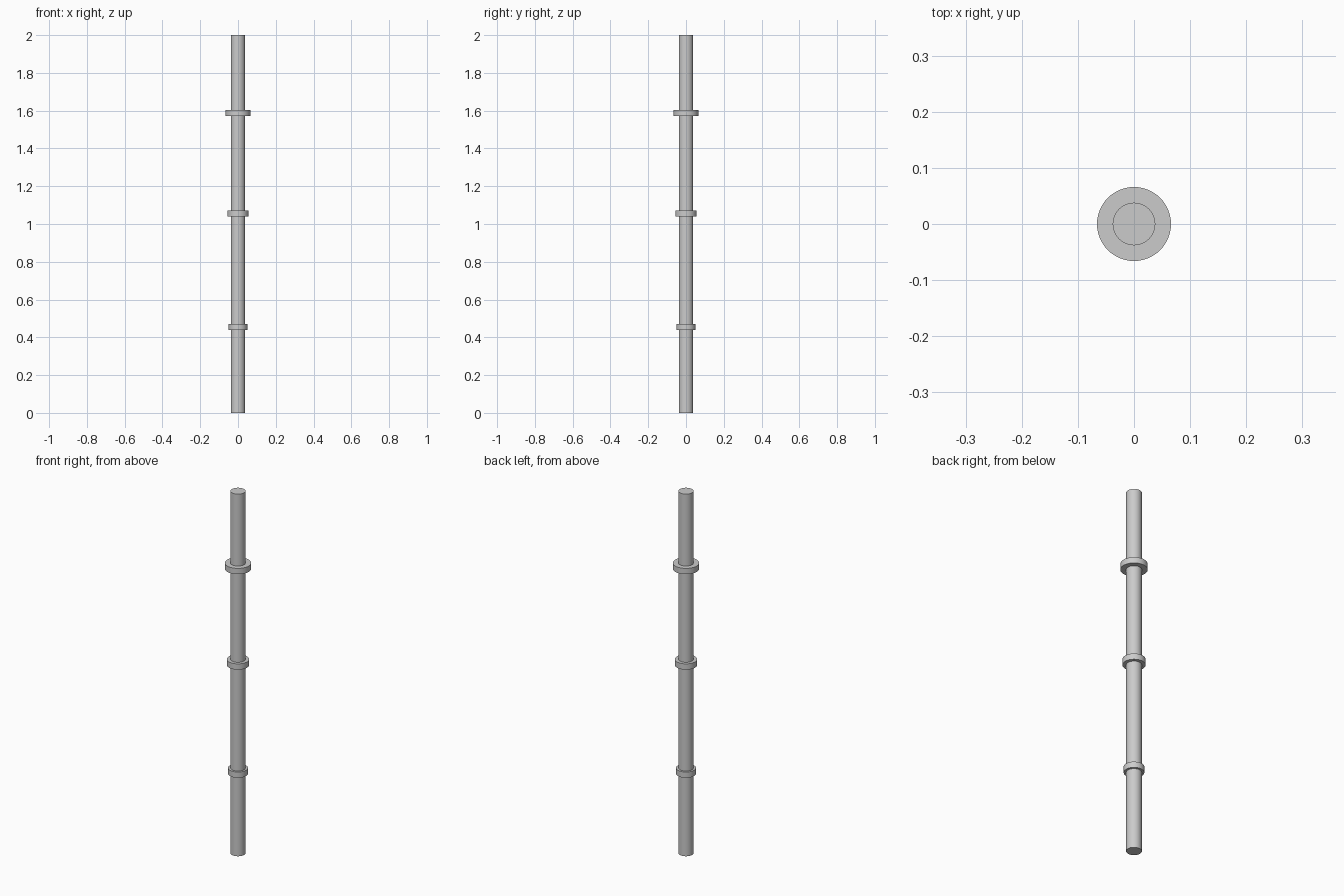
import bpy
import math

if "Cube" in bpy.data.objects:
    bpy.data.objects.remove(bpy.data.objects["Cube"])


def cylinder(name, radius, z0, z1, sides=48):
    bpy.ops.mesh.primitive_cylinder_add(vertices=sides, radius=radius, depth=z1 - z0,
                                        location=(0, 0, (z0 + z1) / 2))
    obj = bpy.context.object
    obj.name = name
    bpy.ops.object.shade_smooth_by_angle(angle=math.radians(30))
    return obj


# Straight pole
cylinder("pole", 0.038, 0.0, 2.0)

# Collars around the pole, growing wider towards the top
collars = [("lower_collar", 0.050, 0.455),
           ("middle_collar", 0.056, 1.055),
           ("upper_collar", 0.066, 1.587)]
for name, radius, z in collars:
    cylinder(name, radius, z - 0.016, z + 0.016)
